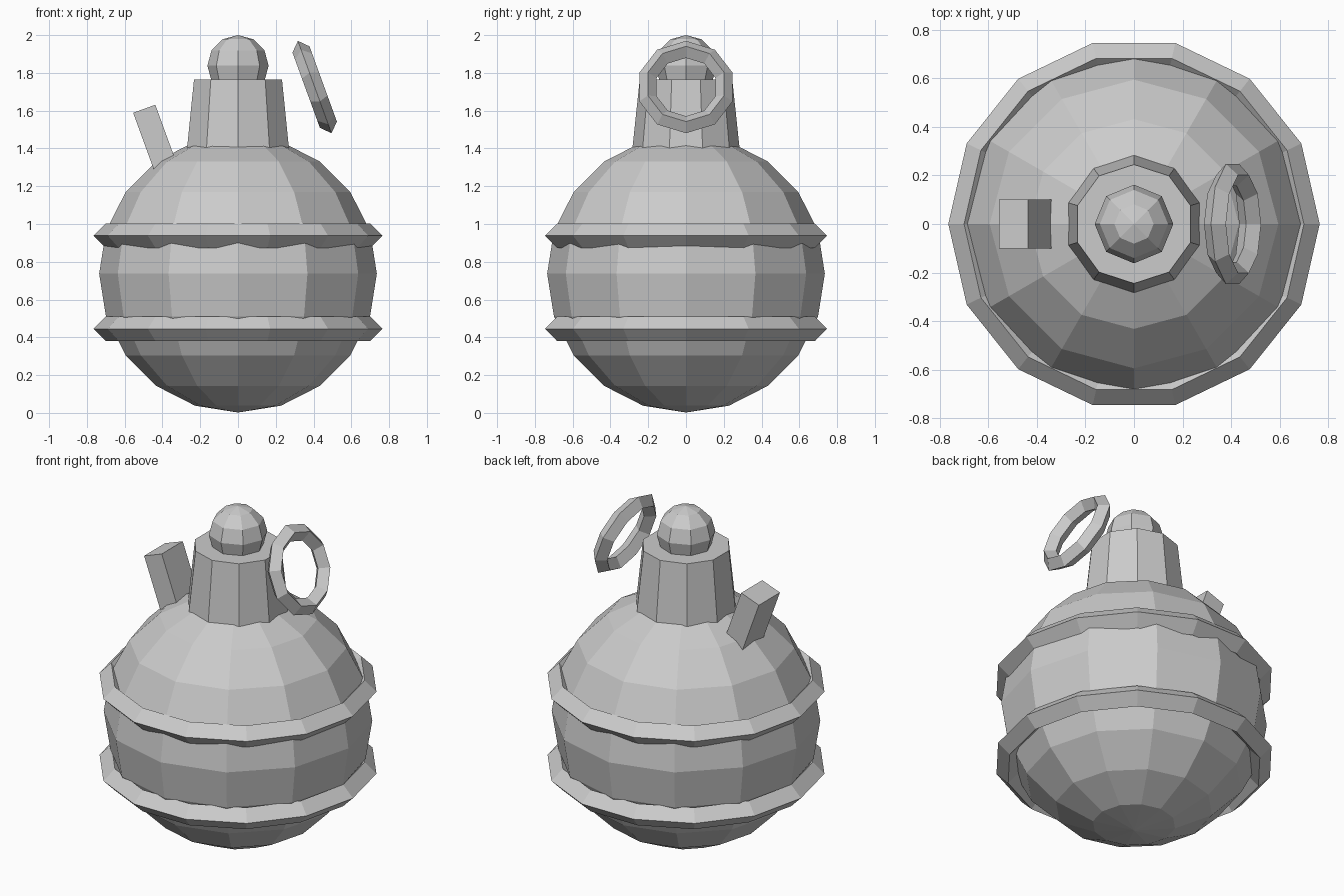
import bpy
from math import pi, sin, cos, radians
from mathutils import Matrix

cube = bpy.data.objects.get("Cube")
if cube:
    bpy.data.objects.remove(cube, do_unlink=True)

GREY = (0.6, 0.6, 0.6, 1.0)
grey = bpy.data.materials.new("plain_grey")
grey.use_nodes = True
grey.diffuse_color = GREY
shader = next(n for n in grey.node_tree.nodes if n.type == 'BSDF_PRINCIPLED')
shader.inputs["Base Color"].default_value = GREY


def finish(name):
    """Name the newest object and give it the flat grey finish."""
    obj = bpy.context.object
    obj.name = name
    obj.data.name = name
    obj.data.materials.clear()
    obj.data.materials.append(grey)
    bpy.ops.object.shade_flat()
    return obj


def ball(name, radius, z, segments, rings):
    bpy.ops.mesh.primitive_uv_sphere_add(
        segments=segments, ring_count=rings, radius=radius, location=(0, 0, z))
    return finish(name)


def hoop(name, major, minor, segments, location, tilt=0.0):
    """Faceted ring with a diamond cross-section."""
    bpy.ops.mesh.primitive_torus_add(
        major_radius=major, minor_radius=minor, major_segments=segments,
        minor_segments=4, location=location, rotation=(0, radians(tilt), 0))
    return finish(name)


# Round body with two bands
ball("body", 0.735, 0.737, 12, 10)
for name, z in (("lower_band", 0.445), ("upper_band", 0.938)):
    hoop(name, 0.70, 0.065, 14, (0, 0, z))

# Tapered ten-sided neck, sunk into the body
bpy.ops.mesh.primitive_cone_add(
    vertices=10, radius1=0.288, radius2=0.245, depth=0.405,
    location=(0, 0, 1.5625))
finish("neck")

# Knob on top of the neck
ball("knob", 0.162, 1.838, 8, 6)

# Leaning pull ring on the left
hoop("pull_ring", 0.212, 0.048, 10, (0.406, 0, 1.725), 70)

# Leaning lever block on the right, sunk into the body
bpy.ops.mesh.primitive_cube_add(
    size=1, location=(-0.428, 0, 1.422), rotation=(0, radians(-20), 0))
lever = finish("lever")
lever.scale = (0.125, 0.2, 0.4)
